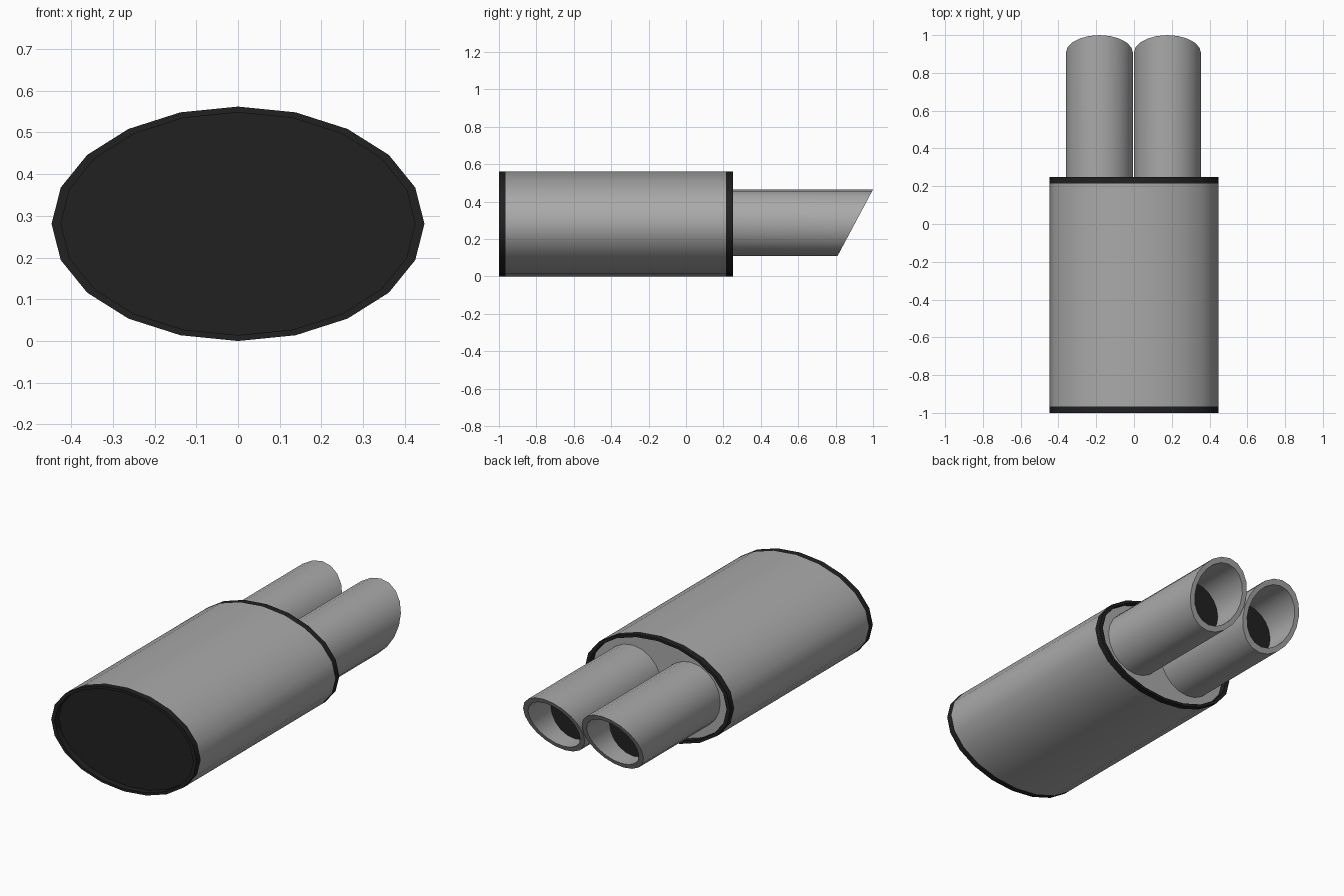
import bpy, bmesh, math
from mathutils import Vector

cube = bpy.data.objects.get("Cube")
if cube:
    bpy.data.objects.remove(cube, do_unlink=True)

SIDES = 20
CENTRE_Z = 0.281
FRONT, BACK = -1.0, 0.25
BAND = 0.035


def material(name, value):
    mat = bpy.data.materials.new(name)
    mat.use_nodes = True
    colour = (value, value, value, 1)
    mat.diffuse_color = colour
    mat.node_tree.nodes["Principled BSDF"].inputs["Base Color"].default_value = colour
    return mat


steel = material("brushed steel", 0.4)
black = material("black trim", 0.015)


def loft(name, rings, mats, closed=False, caps=False):
    """Skin a list of rings; each ring is (x, z, rx, rz, function giving y from z)."""
    bm = bmesh.new()
    loops = []
    for cx, cz, rx, rz, y_at in rings:
        loop = []
        for i in range(SIDES):
            a = math.tau * i / SIDES
            z = cz + rz * math.sin(a)
            loop.append(bm.verts.new(Vector((cx + rx * math.cos(a), y_at(z), z))))
        loops.append(loop)
    pairs = list(zip(loops, loops[1:]))
    if closed:
        pairs.append((loops[-1], loops[0]))
    for a, b in pairs:
        for i in range(SIDES):
            j = (i + 1) % SIDES
            bm.faces.new((a[i], a[j], b[j], b[i]))
    if caps:
        bm.faces.new(loops[0]).material_index = len(mats) - 1
        bm.faces.new(loops[-1])
    bmesh.ops.recalc_face_normals(bm, faces=bm.faces)
    mesh = bpy.data.meshes.new(name)
    bm.to_mesh(mesh)
    bm.free()
    for mat in mats:
        mesh.materials.append(mat)
    obj = bpy.data.objects.new(name, mesh)
    bpy.context.collection.objects.link(obj)
    bpy.ops.object.select_all(action="DESELECT")
    obj.select_set(True)
    bpy.context.view_layer.objects.active = obj
    bpy.ops.object.shade_smooth_by_angle(angle=math.radians(40))
    return obj


def flat(y):
    return lambda z: y


def oval(y, scale=1.0):
    return (0, CENTRE_Z, 0.447 * scale, 0.281 * scale, flat(y))


# Oval canister with a dark front end plate
loft("canister", [oval(FRONT + BAND), oval(BACK - BAND)], [steel, black], caps=True)

# Raised rims around both ends
for name, y in (("front_rim", FRONT), ("back_rim", BACK - BAND)):
    loft(name, [oval(y), oval(y + BAND), oval(y + BAND, 0.95), oval(y, 0.95)],
         [black], closed=True)

# Twin outlet pipes with slanted tips
PIPE_Z, OUTER, INNER = 0.287, 0.178, 0.15


def slant(z):
    return 0.905 + 0.095 * (z - PIPE_Z) / OUTER


for side, x in (("left", 0.177), ("right", -0.183)):
    def ring(radius, y_at):
        return (x, PIPE_Z, radius, radius, y_at)
    root = flat(BACK - BAND - 0.01)
    loft(side + "_pipe", [ring(OUTER, root), ring(OUTER, slant),
                          ring(INNER, slant), ring(INNER, root)], [steel], closed=True)
    # Dark plug inside the pipe
    loft(side + "_pipe_plug", [ring(INNER, flat(0.70)), ring(INNER, flat(0.72))],
         [black], caps=True)
